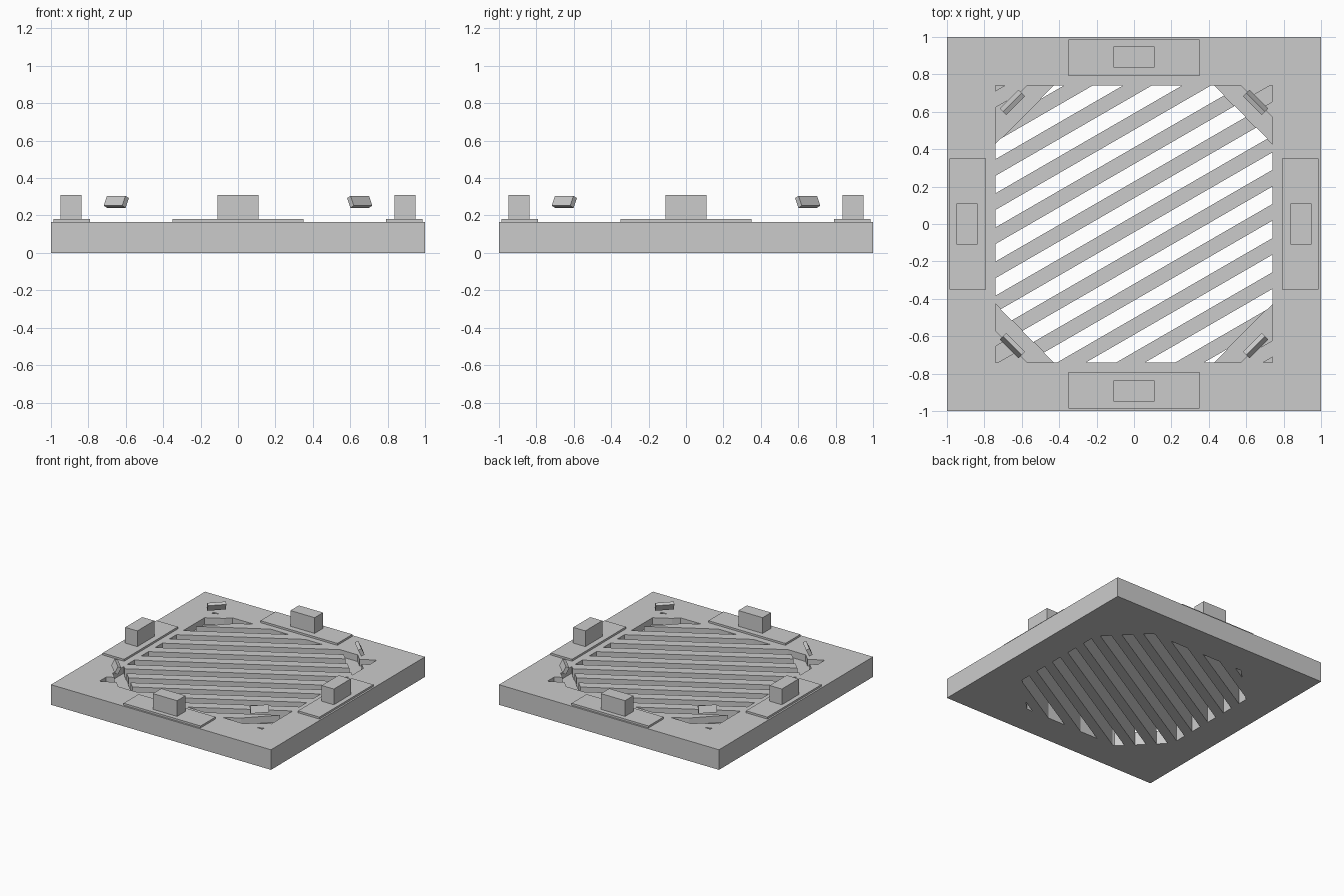
import bpy, bmesh, math
from mathutils import Vector, Matrix

if "Cube" in bpy.data.objects:
    bpy.data.objects.remove(bpy.data.objects["Cube"], do_unlink=True)

grey = bpy.data.materials.new("plain_grey")
grey.use_nodes = True
GREY = (0.6, 0.6, 0.6, 1)
grey.diffuse_color = GREY
grey.node_tree.nodes["Principled BSDF"].inputs["Base Color"].default_value = GREY

TOP = 0.165      # plate thickness
HALF = 0.74      # half width of the grille opening
INNER = 1.17     # x + y of the corner pocket's inner edge
OUTER = 1.31     # x + y of the corner pocket's outer edge
FLOOR = 0.11     # corner pocket floor height


def add_object(name, bm):
    mesh = bpy.data.meshes.new(name)
    bmesh.ops.recalc_face_normals(bm, faces=bm.faces)
    bm.to_mesh(mesh)
    bm.free()
    mesh.materials.append(grey)
    obj = bpy.data.objects.new(name, mesh)
    bpy.context.scene.collection.objects.link(obj)
    return obj


def box(name, size, matrix):
    bm = bmesh.new()
    bmesh.ops.create_cube(bm, size=1, matrix=matrix @ Matrix.Diagonal((*size, 1)))
    return add_object(name, bm)


def clip(poly, normal, limit):
    """Keep the part of a flat polygon where normal . p <= limit."""
    out = []
    for a, b in zip(poly, poly[1:] + poly[:1]):
        da, db = normal.dot(a) - limit, normal.dot(b) - limit
        if da <= 0:
            out.append(a)
        if da * db < 0:
            out.append(a.lerp(b, da / (da - db)))
    return out


def prisms(name, polys, bottom, top):
    bm = bmesh.new()
    for poly in polys:
        if len(poly) < 3:
            continue
        face = bm.faces.new([bm.verts.new((p.x, p.y, bottom)) for p in poly])
        new = bmesh.ops.extrude_face_region(bm, geom=[face])["geom"]
        verts = [v for v in new if isinstance(v, bmesh.types.BMVert)]
        bmesh.ops.translate(bm, verts=verts, vec=(0, 0, top - bottom))
    return add_object(name, bm)


# Outlines of the slanted slots, the corner pockets and the corner slot ends
axes = [Vector(v) for v in ((1, 0), (-1, 0), (0, 1), (0, -1))]
corners = [Vector((x, y)) for x in (-1, 1) for y in (-1, 1)]
along = Vector((math.cos(math.radians(30)), math.sin(math.radians(30))))
across = Vector((-along.y, along.x))
square = [Vector(p) * HALF for p in ((-1, -1), (1, -1), (1, 1), (-1, 1))]

slots, slot_ends = [], []
for i in range(-7, 7):
    centre = across * (i + 0.5) * 0.158
    strip = [centre + along * u * 2 + across * v * 0.0405
             for u, v in ((-1, -1), (1, -1), (1, 1), (-1, 1))]
    for axis in axes:
        strip = clip(strip, axis, HALF)
    slot_ends += [clip(strip, -c, -(OUTER - 0.01)) for c in corners]
    for c in corners:
        strip = clip(strip, c, INNER)
    slots.append(strip)
pockets = [clip(clip(square, c, OUTER), -c, -(INNER - 0.004)) for c in corners]

# Base plate with the grille cut into it
plate = box("base_plate", (2, 2, TOP), Matrix.Translation((0, 0, TOP / 2)))
cutters = [prisms("slot_cutter", slots, -0.1, 0.3),
           prisms("pocket_cutter", pockets, FLOOR, 0.3),
           prisms("slot_end_cutter", slot_ends, FLOOR, 0.3)]
bpy.context.view_layer.objects.active = plate
for cutter in cutters:
    cutter.hide_render = True
    mod = plate.modifiers.new(cutter.name, "BOOLEAN")
    mod.operation = "DIFFERENCE"
    mod.solver = "EXACT"
    mod.object = cutter
    bpy.ops.object.modifier_apply(modifier=mod.name)
for cutter in cutters:
    bpy.data.objects.remove(cutter, do_unlink=True)

# Pad and block in the middle of each side
for i, side in enumerate(("front", "left", "back", "right")):
    turn = Matrix.Rotation(i * math.pi / 2, 4, "Z")
    box(side + "_pad", (0.70, 0.195, 0.016),
        turn @ Matrix.Translation((0, -0.888, TOP + 0.008)))
    box(side + "_block", (0.22, 0.11, 0.13),
        turn @ Matrix.Translation((0, -0.893, 0.245)))

# Small tabs above the corners, leaning inward
for i, place in enumerate(("front_left", "back_left", "back_right", "front_right")):
    turn = Matrix.Rotation((i + 0.5) * math.pi / 2, 4, "Z")
    lean = Matrix.Rotation(math.radians(-25), 4, "X")
    box(place + "_tab", (0.14, 0.028, 0.058),
        turn @ Matrix.Translation((0, -0.92, 0.273)) @ lean)
